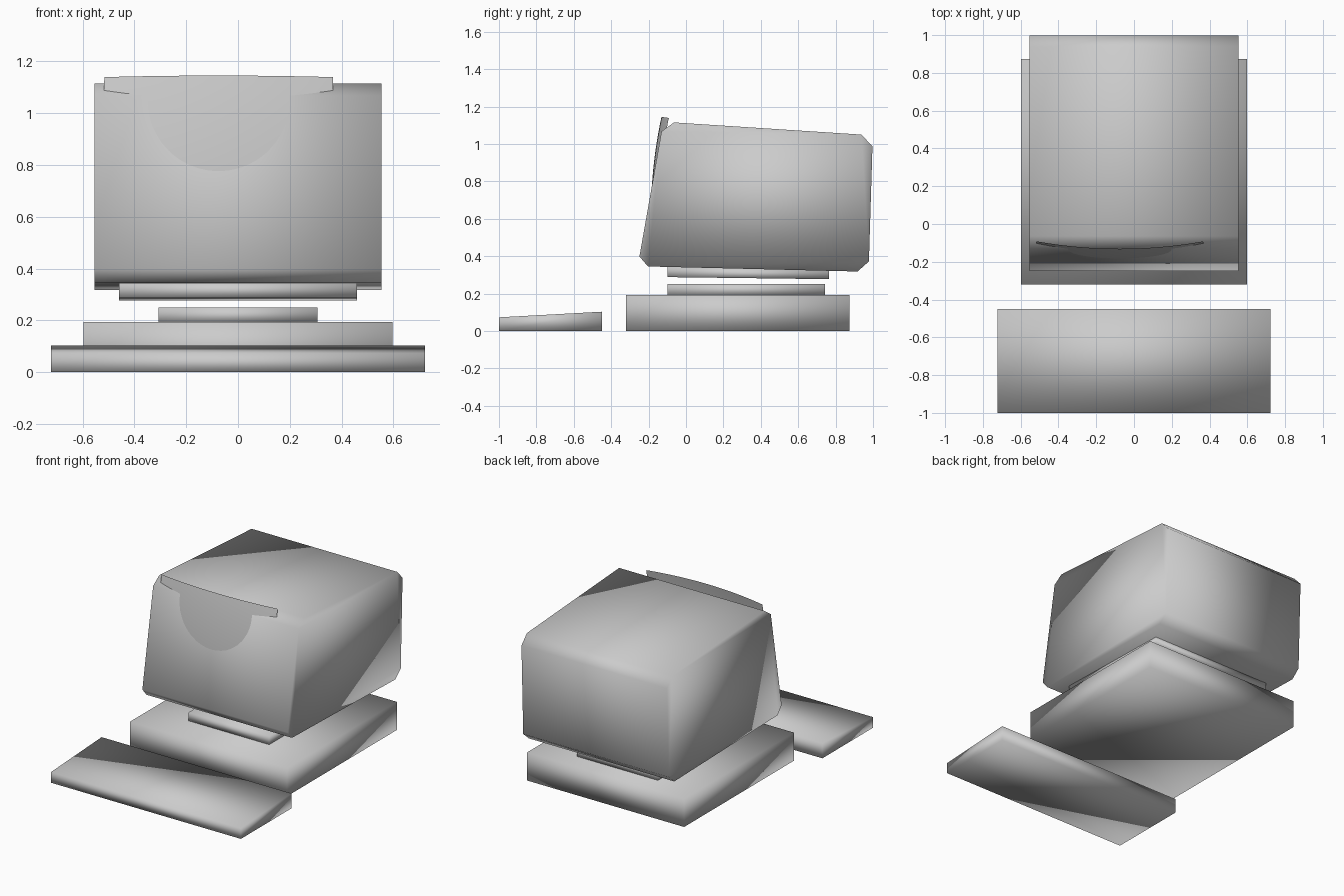
import bpy, bmesh

if "Cube" in bpy.data.objects:
    bpy.data.objects.remove(bpy.data.objects["Cube"])


def add_object(name, bm):
    bmesh.ops.recalc_face_normals(bm, faces=bm.faces)
    for f in bm.faces:
        f.smooth = True
    mesh = bpy.data.meshes.new(name)
    bm.to_mesh(mesh)
    bm.free()
    obj = bpy.data.objects.new(name, mesh)
    bpy.context.collection.objects.link(obj)
    return obj


def extrude_profile(name, half_width, profile):
    """Side profile of (y, z) points, extruded symmetrically along x."""
    bm = bmesh.new()
    face = bm.faces.new([bm.verts.new((-half_width, y, z)) for y, z in profile])
    new = bmesh.ops.extrude_face_region(bm, geom=[face])["geom"]
    verts = [v for v in new if isinstance(v, bmesh.types.BMVert)]
    bmesh.ops.translate(bm, verts=verts, vec=(2 * half_width, 0, 0))
    # extrude_face_region may drop the source cap: fill it if missing
    edges = [e for e in bm.edges if e.is_boundary]
    if edges:
        bmesh.ops.holes_fill(bm, edges=edges)
    return add_object(name, bm)


# wedge keyboard in front
extrude_profile("keyboard", 0.722, [(-1, 0), (-0.45, 0), (-0.45, 0.103), (-1, 0.073)])

# computer case and the stand plate on it
extrude_profile("base_unit", 0.597, [(-0.32, 0), (0.873, 0), (0.873, 0.193), (-0.32, 0.193)])
extrude_profile("stand_plate", 0.307, [(-0.10, 0.19), (0.743, 0.19), (0.743, 0.25), (-0.10, 0.25)])

# slightly tilted swivel plate under the monitor
extrude_profile("swivel_plate", 0.459, [(-0.10, 0.288), (0.765, 0.277), (0.765, 0.325), (-0.10, 0.344)])

# monitor housing with chamfered edges, leaning back
extrude_profile("monitor_housing", 0.553, [
    (-0.249, 0.398), (-0.203, 0.345), (0.917, 0.318), (0.978, 0.372),
    (0.997, 0.987), (0.938, 1.05), (-0.064, 1.115), (-0.131, 1.067)])

# bulging screen: a patch of a large sphere, partly sunk into the housing
bm = bmesh.new()
n = 24
bmesh.ops.create_grid(bm, x_segments=n, y_segments=n, size=1)
for v in bm.verts:
    u, w = v.co.x, v.co.y
    z = 0.80 + 0.345 * w - 0.006 * u * u * max(w, 0)
    x = u * (0.449 - 0.008 * w)
    v.co = (x - 0.075, -0.187 + (x * x + (z - 0.627) ** 2) / 4.8, z)
add_object("screen", bm)
